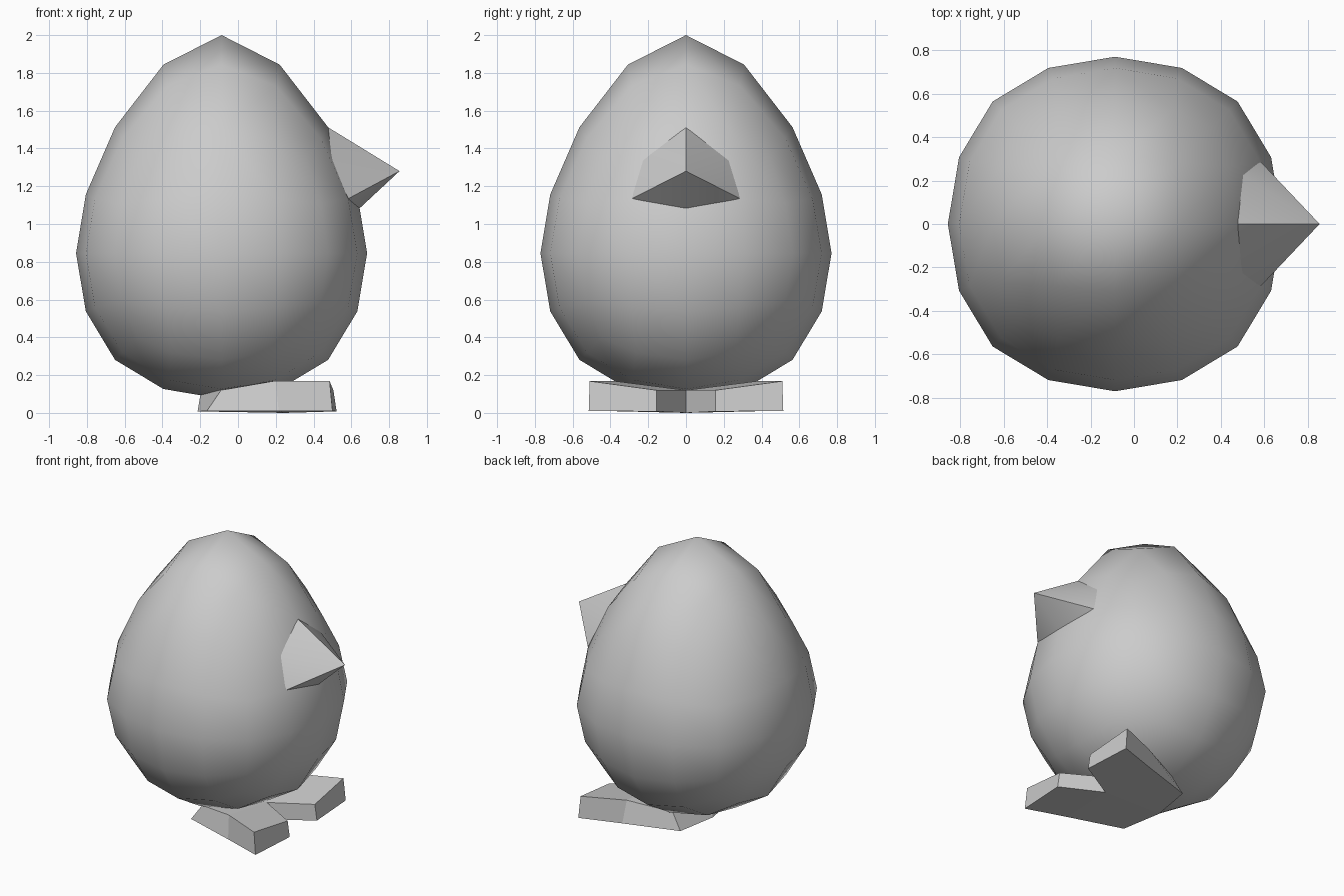
import bpy, bmesh
from mathutils import Vector

if "Cube" in bpy.data.objects:
    bpy.data.objects.remove(bpy.data.objects["Cube"])


def make_object(name, verts, faces):
    """Build a mesh object with consistent normals."""
    mesh = bpy.data.meshes.new(name)
    bm = bmesh.new()
    vs = [bm.verts.new(v) for v in verts]
    for f in faces:
        bm.faces.new([vs[i] for i in f])
    bmesh.ops.recalc_face_normals(bm, faces=bm.faces)
    bm.to_mesh(mesh)
    bm.free()
    obj = bpy.data.objects.new(name, mesh)
    bpy.context.collection.objects.link(obj)
    return obj


def activate(obj):
    bpy.ops.object.select_all(action='DESELECT')
    obj.select_set(True)
    bpy.context.view_layer.objects.active = obj


# Egg-shaped body: a subdivided cube whose top is pulled up with a smooth falloff
bpy.ops.mesh.primitive_cube_add(size=2 * 0.877, location=(-0.087, 0, 0.845))
body = bpy.context.object
body.name = "body"
sub = body.modifiers.new("round", 'SUBSURF')
sub.levels = sub.render_levels = 2
sub.use_limit_surface = False
bpy.ops.object.modifier_apply(modifier=sub.name)

top = Vector((0, 0, max(v.co.z for v in body.data.vertices)))
lift = 2.0 - 0.845 - top.z
offsets = []
for v in body.data.vertices:
    u = max(0.0, 1 - (v.co - top).length / 0.91)
    offsets.append(lift * (3 * u * u - 2 * u ** 3))
for v, dz in zip(body.data.vertices, offsets):
    v.co.z += dz
bpy.ops.object.shade_smooth()

# Beak: six-sided cone seated in the body
rim = [(0.48, 0, 1.51), (0.48, 0.24, 1.34), (0.585, 0.285, 1.135),
       (0.635, 0, 1.075), (0.585, -0.285, 1.135), (0.48, -0.24, 1.34)]
beak = make_object("beak", rim + [(0.855, 0, 1.28), (0.45, 0, 1.25)],
                   [(i, (i + 1) % 6, k) for i in range(6) for k in (6, 7)])
activate(beak)
bpy.ops.object.shade_smooth_by_angle(angle=0.6)

# Feet: half of a V-shaped slab (back, heel, side, outer toe, inner toe, notch), mirrored
bottom = [(-0.214, 0, 0.008), (-0.165, 0.30, 0.01), (0.215, 0.42, 0.01),
          (0.50, 0.515, 0.01), (0.522, 0.155, 0.008), (0.245, 0, 0)]
upper = [(-0.195, 0, 0.12), (-0.09, 0.28, 0.12), (0.20, 0.39, 0.17),
         (0.485, 0.51, 0.168), (0.505, 0.155, 0.12), (0.23, 0, 0.12)]
walls = [(i, i + 1, i + 7, i + 6) for i in range(5)]
caps = [tuple(i + k for i in q) for k in (0, 6) for q in ((0, 1, 2, 5), (2, 3, 4, 5))]
feet = make_object("feet", bottom + upper, walls + caps)
mirror = feet.modifiers.new("mirror", 'MIRROR')
mirror.use_axis = (False, True, False)
